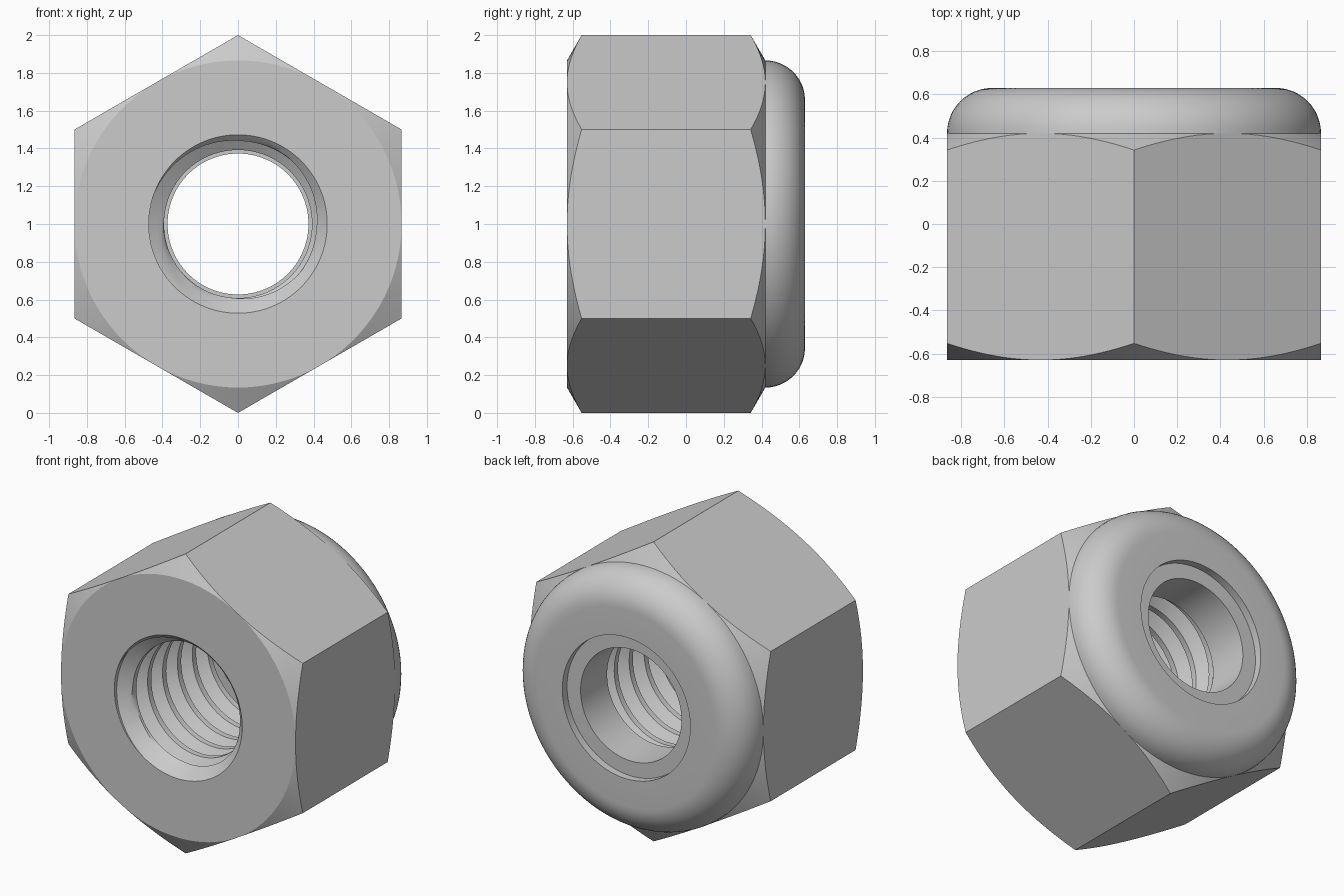
import bpy, bmesh
from math import sin, cos, tan, pi, radians, floor

if "Cube" in bpy.data.objects:
    bpy.data.objects.remove(bpy.data.objects["Cube"])

N = 96                      # divisions round the axis (multiple of 6)
FLAT = 0.866                # half width across flats
Y0, YHEX, Y1 = -0.63, 0.42, 0.63
BORE, MINOR, PITCH = 0.4725, 0.392, 0.1575
RING_R, RING_A, RING_B = 0.373, 0.30, 0.58


def point(r, y, a):
    return (r * cos(a), y, 1 + r * sin(a))


def hex_radius(a):
    local = (a + pi / 6 * 1e-9) % (pi / 3) - pi / 6
    # corners point straight up and down, flats face +x and -x
    local = (a + pi / 6) % (pi / 3) - pi / 6
    return FLAT / cos(local)


def loft(bm, rows):
    """Skin a list of functions angle -> (radius, y)."""
    grid = []
    for row in rows:
        line = []
        for j in range(N + 1):
            a = 2 * pi * j / N
            r, y = row(a)
            line.append(bm.verts.new(point(r, y, a)))
        grid.append(line)
    for p, q in zip(grid, grid[1:]):
        for j in range(N):
            bm.faces.new((p[j], p[j + 1], q[j + 1], q[j]))


def circle(r, y):
    return lambda a: (r, y)


def finish(bm, name):
    bmesh.ops.remove_doubles(bm, verts=bm.verts, dist=0.0003)
    bmesh.ops.dissolve_degenerate(bm, edges=bm.edges, dist=0.0001)
    bmesh.ops.recalc_face_normals(bm, faces=bm.faces)
    mesh = bpy.data.meshes.new(name)
    bm.to_mesh(mesh)
    bm.free()
    ob = bpy.data.objects.new(name, mesh)
    bpy.context.collection.objects.link(ob)
    bpy.ops.object.select_all(action='DESELECT')
    ob.select_set(True)
    bpy.context.view_layer.objects.active = ob
    bpy.ops.object.shade_smooth_by_angle(angle=radians(25))
    return ob


def thread_radius(a, y):
    """V groove with a narrow flat crest, opened by a lead-in chamfer."""
    t = ((y - Y0) / PITCH + a / (2 * pi)) % 1.0
    crest = 0.25
    depth = 0.0 if t < crest else 1 - abs(2 * (t - crest) / (1 - crest) - 1)
    groove = MINOR + (BORE - MINOR) * min(1, depth * 1.1)
    return max(groove, BORE - (y - Y0))


def thread_row(k, f):
    def row(a):
        y = Y0 + PITCH * (k + f - a / (2 * pi))
        y = min(max(y, Y0), RING_A)
        return thread_radius(a, y), y
    return row


# Nut body: front face, chamfered hexagon, rounded collar, recess lip
bm = bmesh.new()
slope = tan(radians(30))
rows = [circle(BORE, Y0), circle(FLAT, Y0),
        lambda a: (hex_radius(a), Y0 + (hex_radius(a) - FLAT) * slope),
        lambda a: (hex_radius(a), YHEX - (hex_radius(a) - FLAT) * slope)]
fillet = Y1 - YHEX
for i in range(13):
    t = pi / 2 * i / 12
    rows.append(circle(FLAT - fillet + fillet * cos(t), YHEX + fillet * sin(t)))
rows += [circle(BORE, Y1), circle(BORE, RING_B)]
loft(bm, rows)

# Helical thread inside the bore
turns = int((RING_A - Y0) / PITCH) + 3
steps = [0, 0.125, 0.25, 0.35, 0.45, 0.591, 0.659, 0.75, 0.85, 0.93]
loft(bm, [thread_row(k, f) for k in range(turns) for f in steps])
finish(bm, "nut_body")

# Locking insert ring
bm = bmesh.new()
profile = [(RING_R, RING_A), (BORE, RING_A), (BORE, RING_B), (RING_R, RING_B), (RING_R, RING_A)]
loft(bm, [circle(r, y) for r, y in profile])
finish(bm, "locking_ring")
